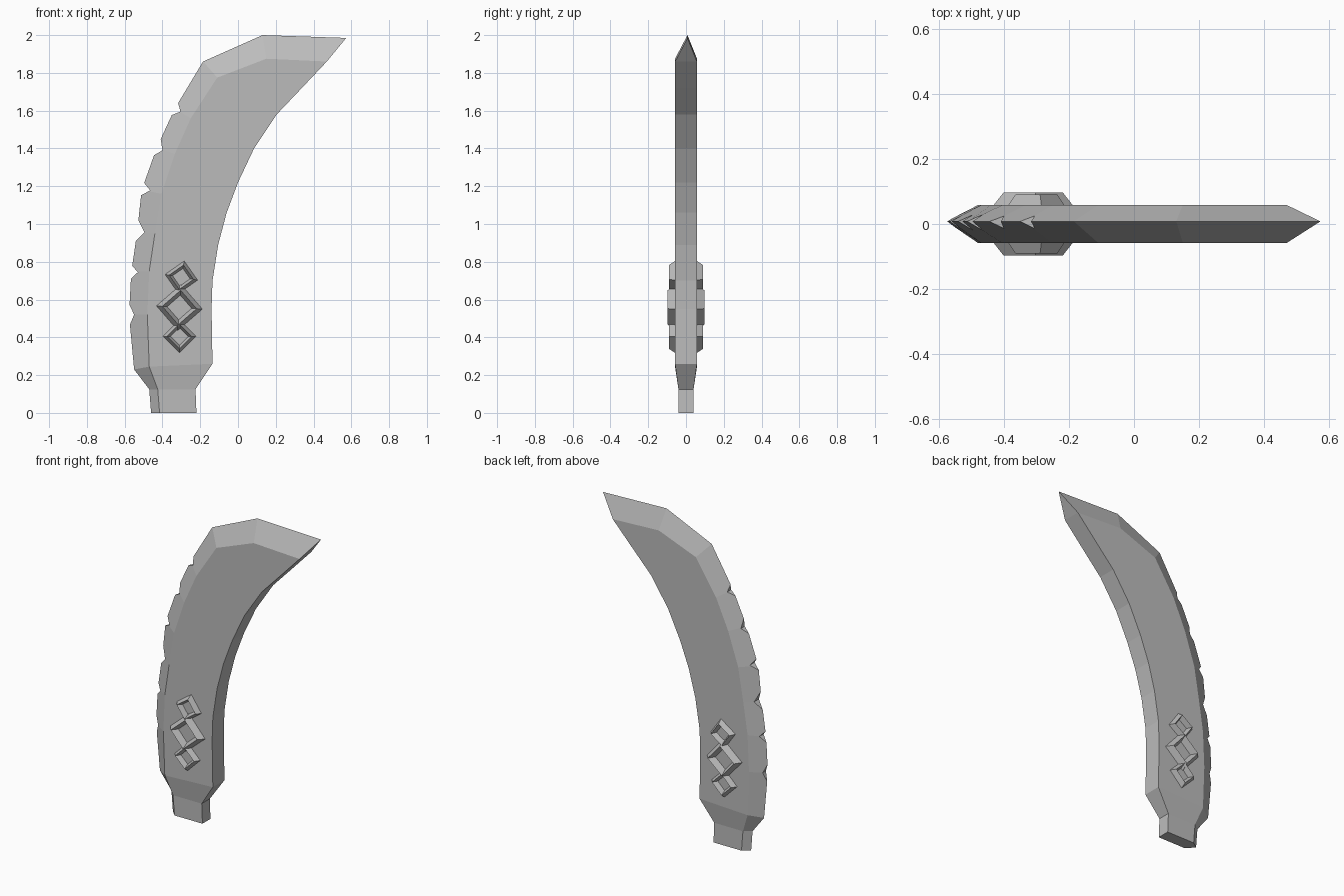
import bpy
import bmesh
from math import sin, cos, radians, pi
from mathutils import Vector

if "Cube" in bpy.data.objects:
    bpy.data.objects.remove(bpy.data.objects["Cube"])

STONE = (0.5, 0.5, 0.5, 1)
stone = bpy.data.materials.new("grey_stone")
stone.use_nodes = True
stone.diffuse_color = STONE
stone.node_tree.nodes["Principled BSDF"].inputs["Base Color"].default_value = STONE

EDGE_Y = 0.008   # the sharp edge sits slightly off the middle
HALF = 0.058     # half thickness of the blade
GRIP = 0.04      # half thickness of the tang


def finish(name, bm):
    """Turn a bmesh into a flat-shaded object."""
    bmesh.ops.remove_doubles(bm, verts=bm.verts, dist=0.0005)
    bmesh.ops.recalc_face_normals(bm, faces=bm.faces)
    mesh = bpy.data.meshes.new(name)
    bm.to_mesh(mesh)
    bm.free()
    mesh.materials.append(stone)
    obj = bpy.data.objects.new(name, mesh)
    bpy.context.collection.objects.link(obj)
    return obj


def loft(bm, rings, closed=False):
    """Skin a list of equal rings of points, capping or joining the ends."""
    loops = [[bm.verts.new(p) for p in ring] for ring in rings]
    pairs = list(zip(loops, loops[1:]))
    if closed:
        pairs.append((loops[-1], loops[0]))
    else:
        bm.faces.new(loops[0])
        bm.faces.new(loops[-1])
    for a, b in pairs:
        for i in range(len(a)):
            j = (i + 1) % len(a)
            bm.faces.new((a[i], a[j], b[j], b[i]))


# Blade sections: sharp outer edge, bevel ridge, blunt inner edge (x, z), half thickness
SECTIONS = [
    ((-.46, 0), (-.415, 0), (-.22, 0), GRIP),
    ((-.47, .125), (-.425, .125), (-.225, .125), GRIP),
    ((-.55, .23), (-.47, .245), (-.135, .26), HALF),
    ((-.577, .52), (-.48, .52), (-.14, .55), HALF),
    ((-.565, .745), (-.47, .75), (-.135, .7), HALF),
    ((-.535, .95), (-.44, .95), (-.105, .89), HALF),
    ((-.51, 1.18), (-.405, 1.16), (-.06, 1.06), HALF),
    ((-.43, 1.405), (-.335, 1.37), (0, 1.22), HALF),
    ((-.335, 1.61), (-.25, 1.56), (.085, 1.4), HALF),
    ((-.185, 1.86), (-.11, 1.775), (.205, 1.58), HALF),
    ((.13, 2), (.15, 1.875), (.338, 1.72), HALF),
    ((.573, 1.985), (.47, 1.86), (.47, 1.86), HALF),
]
rings = []
for edge, ridge, back, t in SECTIONS:
    rings.append([(edge[0], EDGE_Y, edge[1]),
                  (ridge[0], -t, ridge[1]), (back[0], -t, back[1]),
                  (back[0], t, back[1]), (ridge[0], t, ridge[1])])
bm = bmesh.new()
loft(bm, rings)
blade = finish("blade", bm)

# Notches along the sharp edge: lower lip, bottom, upper lip (x, z)
NOTCHES = [
    ((-.575, .46), (-.55, .52), (-.578, .58)),
    ((-.567, .71), (-.53, .745), (-.562, .78)),
    ((-.54, .91), (-.495, .955), (-.522, 1.01)),
    ((-.517, 1.15), (-.465, 1.178), (-.495, 1.215)),
    ((-.452, 1.36), (-.4, 1.39), (-.41, 1.455)),
    ((-.355, 1.575), (-.305, 1.595), (-.318, 1.645)),
]
bm = bmesh.new()
for low, bottom, high in NOTCHES:
    low, bottom, high = Vector(low), Vector(bottom), Vector(high)
    corners = [bottom + (low - bottom) * 1.8, bottom, bottom + (high - bottom) * 1.8]
    loft(bm, [[(c.x, y, c.y) for c in corners] for y in (-.2, .2)])
cutter = finish("notch_cutter", bm)
cutter.hide_render = True
cut = blade.modifiers.new("notches", 'BOOLEAN')
cut.operation = 'DIFFERENCE'
cut.solver = 'EXACT'
cut.object = cutter
bpy.context.view_layer.objects.active = blade
bpy.ops.object.modifier_apply(modifier=cut.name)
bpy.data.objects.remove(cutter)


def diamond_frame(name, x, z, radius, height, tilt, side):
    """Four-sided frame with sloping inner and outer walls, on one blade face."""
    profile = [(radius, HALF - .004), (radius * .73, height),
               (radius * .5, HALF - .004)]
    rings = []
    for k in range(4):
        a = radians(tilt) + k * pi / 2
        rings.append([(x + r * cos(a), side * y, z + r * sin(a)) for r, y in profile])
    bm = bmesh.new()
    loft(bm, rings, closed=True)
    finish(name, bm)


# Raised diamond ornaments on both faces
for side, label in ((-1, "front"), (1, "back")):
    diamond_frame(label + "_upper_diamond", -.3, .718, .09, .09, -10, side)
    diamond_frame(label + "_middle_diamond", -.31, .558, .125, .097, -4, side)
    diamond_frame(label + "_lower_diamond", -.31, .405, .09, .09, 0, side)
